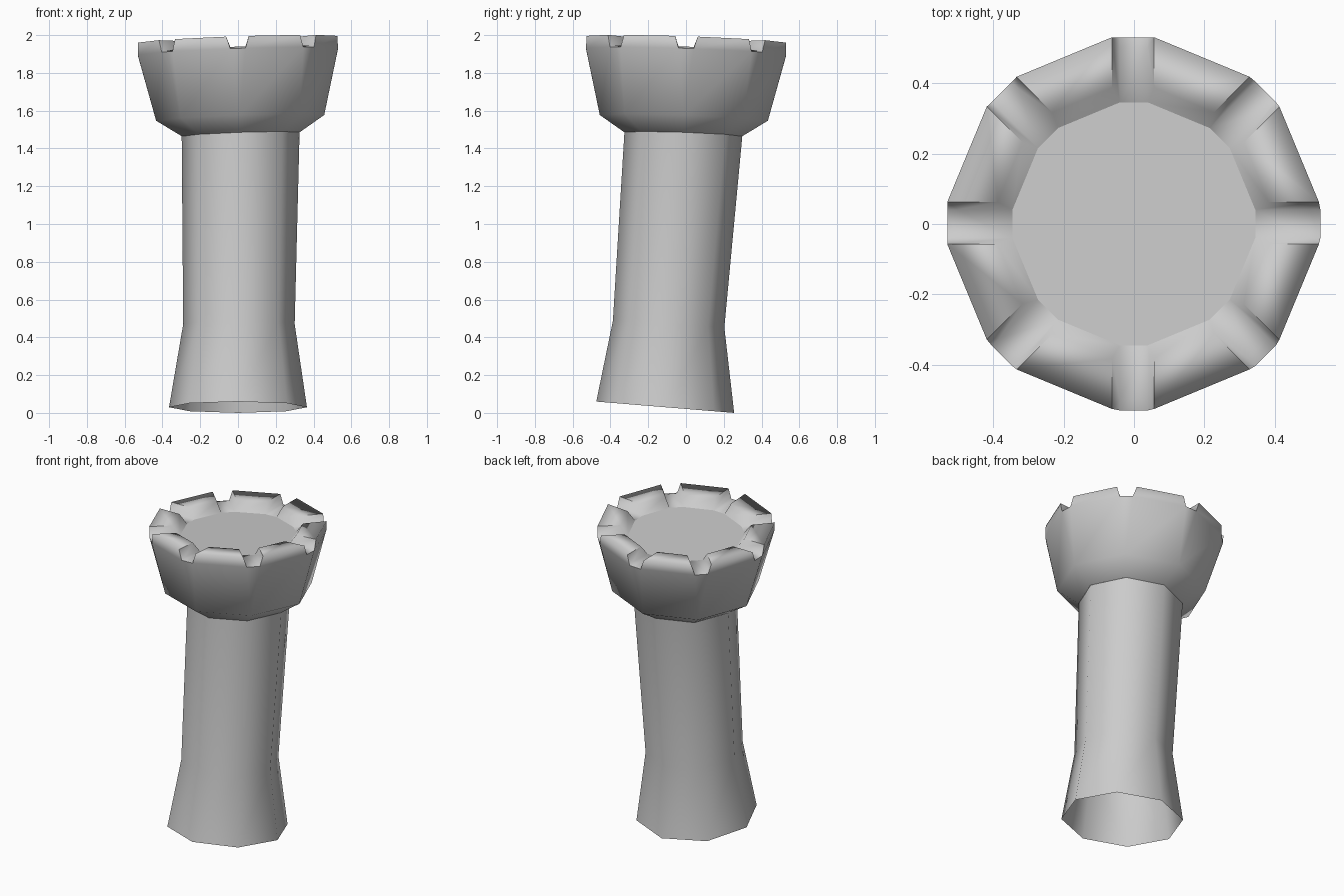
import bpy, bmesh, math
from mathutils import Vector

old = bpy.data.objects.get("Cube")
if old:
    bpy.data.objects.remove(old)

stone = bpy.data.materials.new("grey_stone")
stone.use_nodes = True
stone.diffuse_color = (0.6, 0.6, 0.6, 1)
stone.node_tree.nodes["Principled BSDF"].inputs["Base Color"].default_value = stone.diffuse_color

SIDES = 8
TILT = 0.034


def finish(name, bm):
    bmesh.ops.recalc_face_normals(bm, faces=bm.faces)
    mesh = bpy.data.meshes.new(name)
    bm.to_mesh(mesh)
    bm.free()
    mesh.materials.append(stone)
    obj = bpy.data.objects.new(name, mesh)
    bpy.context.collection.objects.link(obj)


def polar(corner, radial, side, z):
    """Point at a corner direction, shifted sideways along the wall."""
    a = math.tau * corner / SIDES
    c, s = math.cos(a), math.sin(a)
    return Vector((radial * c - side * s, radial * s + side * c, z))


# Open shaft: rings of radius, centre and slope
def shaft():
    bm = bmesh.new()
    rings = []
    for r, centre, slope in (
        (0.365, (0, -0.11, 0.03), (0, -0.082)),
        (0.295, (0.005, -0.092, 0.47), (0, -0.06)),
        (0.312, (0.014, -0.014, 1.475), (TILT, -TILT)),
    ):
        ring = []
        for k in range(SIDES):
            p = polar(k, r, 0, 0)
            p.z = p.x * slope[0] + p.y * slope[1]
            ring.append(bm.verts.new(p + Vector(centre)))
        rings.append(ring)
    for low, high in zip(rings, rings[1:]):
        for k in range(SIDES):
            n = (k + 1) % SIDES
            bm.faces.new((low[k], low[n], high[n], high[k])).smooth = True
    finish("tower_shaft", bm)


# Battlement head: flared bowl with a notch at every corner
def head():
    bm = bmesh.new()

    def vert(k, radial, side, z):
        p = polar(k, radial, side, z)
        dz = z - 1.9
        return bm.verts.new((p.x - TILT * dz, p.y + TILT * dz, z + TILT * (p.x - p.y)))

    def face(*vs):
        f = bm.faces.new(vs)
        f.smooth = True
        return f

    neck = [vert(k, 0.312, 0, 1.475) for k in range(SIDES)]
    bowl = [vert(k, 0.445, 0, 1.562) for k in range(SIDES)]

    def pairs(radial, side, z):
        return [(vert(k, radial, -side, z), vert(k, radial, side, z)) for k in range(SIDES)]

    lip = pairs(0.53, 0.04, 1.912)
    sill = pairs(0.50, 0.04, 1.922)
    floor = pairs(0.345, 0.04, 1.912)
    top = pairs(0.528, 0.06, 1.976)
    inner = pairs(0.385, 0.06, 1.972)

    for k in range(SIDES):
        n = (k + 1) % SIDES
        # Underside and flared wall
        face(neck[k], neck[n], bowl[n], bowl[k])
        face(bowl[k], bowl[n], lip[n][0], lip[k][1])
        face(bowl[k], lip[k][1], lip[k][0])
        # Merlon
        for low, high in ((lip, top), (top, inner), (inner, floor)):
            face(low[k][1], low[n][0], high[n][0], high[k][1])
        # Notch bottom and cheeks
        for out, into in ((lip, sill), (sill, floor)):
            face(out[k][0], out[k][1], into[k][1], into[k][0])
        for s in (0, 1):
            face(lip[k][s], top[k][s], inner[k][s], floor[k][s], sill[k][s])
    deck = face(*[v for pair in floor for v in pair])

    # Crisp deck, sills and notch rims; everything else stays soft
    hard = list(deck.edges)
    for k in range(SIDES):
        hard.append(bm.edges.get(sill[k]))
        hard.append(bm.edges.get(lip[k]))
        for s in (0, 1):
            hard.append(bm.edges.get((lip[k][s], top[k][s])))
            hard.append(bm.edges.get((top[k][s], inner[k][s])))
    for e in hard:
        e.smooth = False
    finish("battlement_head", bm)


shaft()
head()
